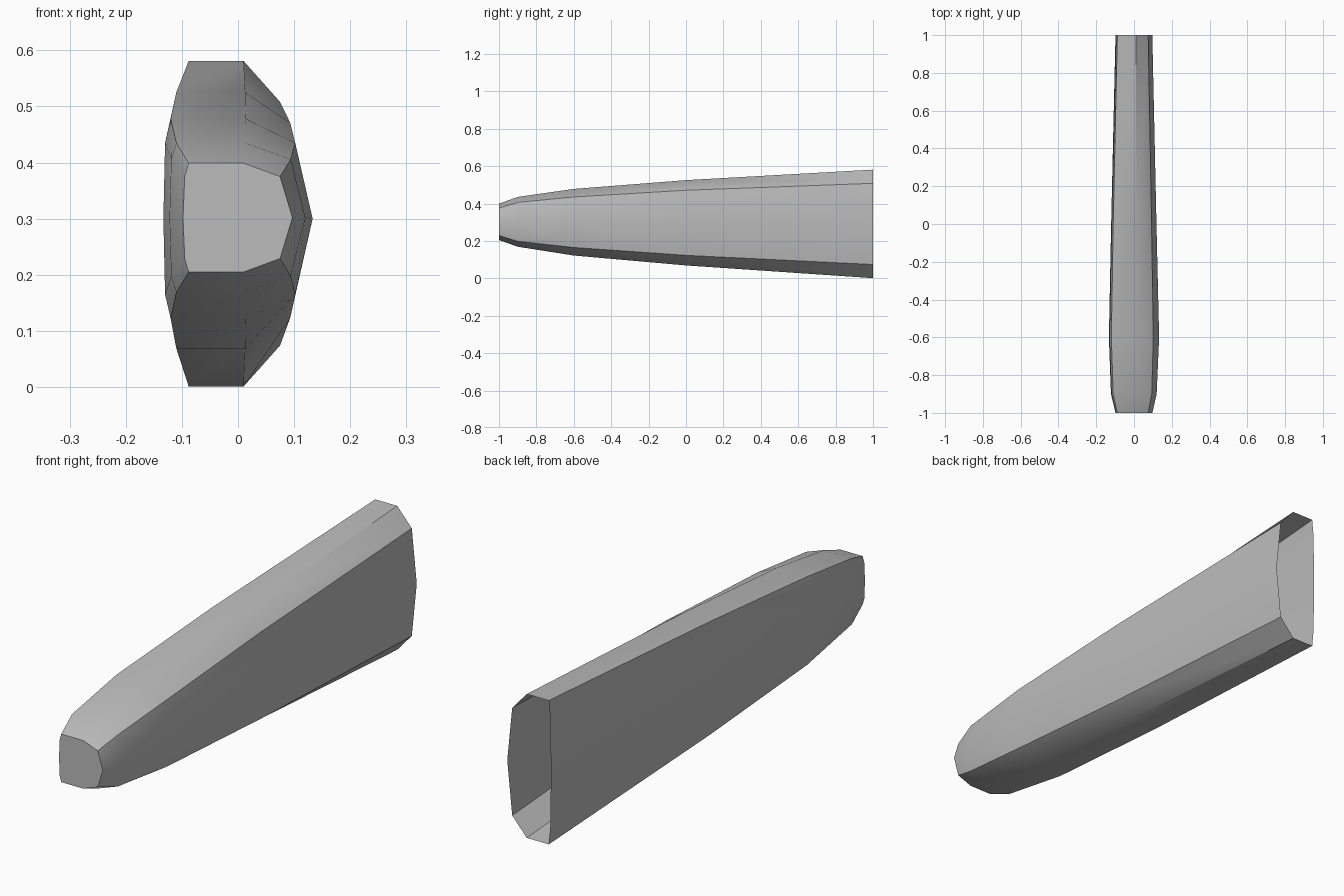
import bpy
import bmesh
import math

cube = bpy.data.objects.get("Cube")
if cube:
    bpy.data.objects.remove(cube, do_unlink=True)

# One plain grey for the whole shell
grey = bpy.data.materials.new("light grey")
grey.use_nodes = True
colour = (0.5, 0.5, 0.5, 1)
grey.diffuse_color = colour
grey.node_tree.nodes["Principled BSDF"].inputs["Base Color"].default_value = colour

# Stations along y: y, centre z, half height, shoulder half height,
# left top x, left shoulder x, left middle x, right top x, right shoulder x, ridge x
stations = [
    (-1.0, 0.302, 0.097, 0.073, -0.088, -0.095, -0.098, 0.010, 0.075, 0.097),
    (-0.9, 0.302, 0.133, 0.104, -0.110, -0.119, -0.122, 0.013, 0.094, 0.120),
    (-0.6, 0.300, 0.178, 0.135, -0.120, -0.130, -0.133, 0.014, 0.102, 0.133),
    (0.0, 0.297, 0.228, 0.174, -0.110, -0.118, -0.121, 0.013, 0.093, 0.119),
    (1.0, 0.291, 0.290, 0.217, -0.088, -0.095, -0.098, 0.010, 0.075, 0.097),
]


def section(y, zc, h, s, lt, ls, lm, rt, rs, rm):
    """Ten-sided ring, clockwise from the top left, mirrored about its centre."""
    upper = [(lm, 0), (ls, s), (lt, h), (rt, h), (rs, s), (rm, 0)]
    lower = [(x, -z) for x, z in reversed(upper[1:-1])]
    return [(x, y, zc + z) for x, z in upper + lower]


# Loft the shell through the stations, capped at the nose and open at the back
bm = bmesh.new()
rings = [[bm.verts.new(p) for p in section(*st)] for st in stations]
for a, b in zip(rings, rings[1:]):
    for i in range(len(a)):
        j = (i + 1) % len(a)
        bm.faces.new((a[i], b[i], b[j], a[j]))
bm.faces.new(rings[0])
bmesh.ops.recalc_face_normals(bm, faces=bm.faces)
# Make sure the nose cap faces forward
nose = min(bm.faces, key=lambda f: f.calc_center_median().y)
nose.normal_update()
if nose.normal.y > 0:
    bmesh.ops.reverse_faces(bm, faces=bm.faces)

mesh = bpy.data.meshes.new("tapered_shell")
bm.to_mesh(mesh)
bm.free()
mesh.materials.append(grey)
shell = bpy.data.objects.new("tapered_shell", mesh)
bpy.context.collection.objects.link(shell)

# Soft shading with crisp edges
bpy.ops.object.select_all(action="DESELECT")
shell.select_set(True)
bpy.context.view_layer.objects.active = shell
bpy.ops.object.shade_smooth_by_angle(angle=math.radians(30))
